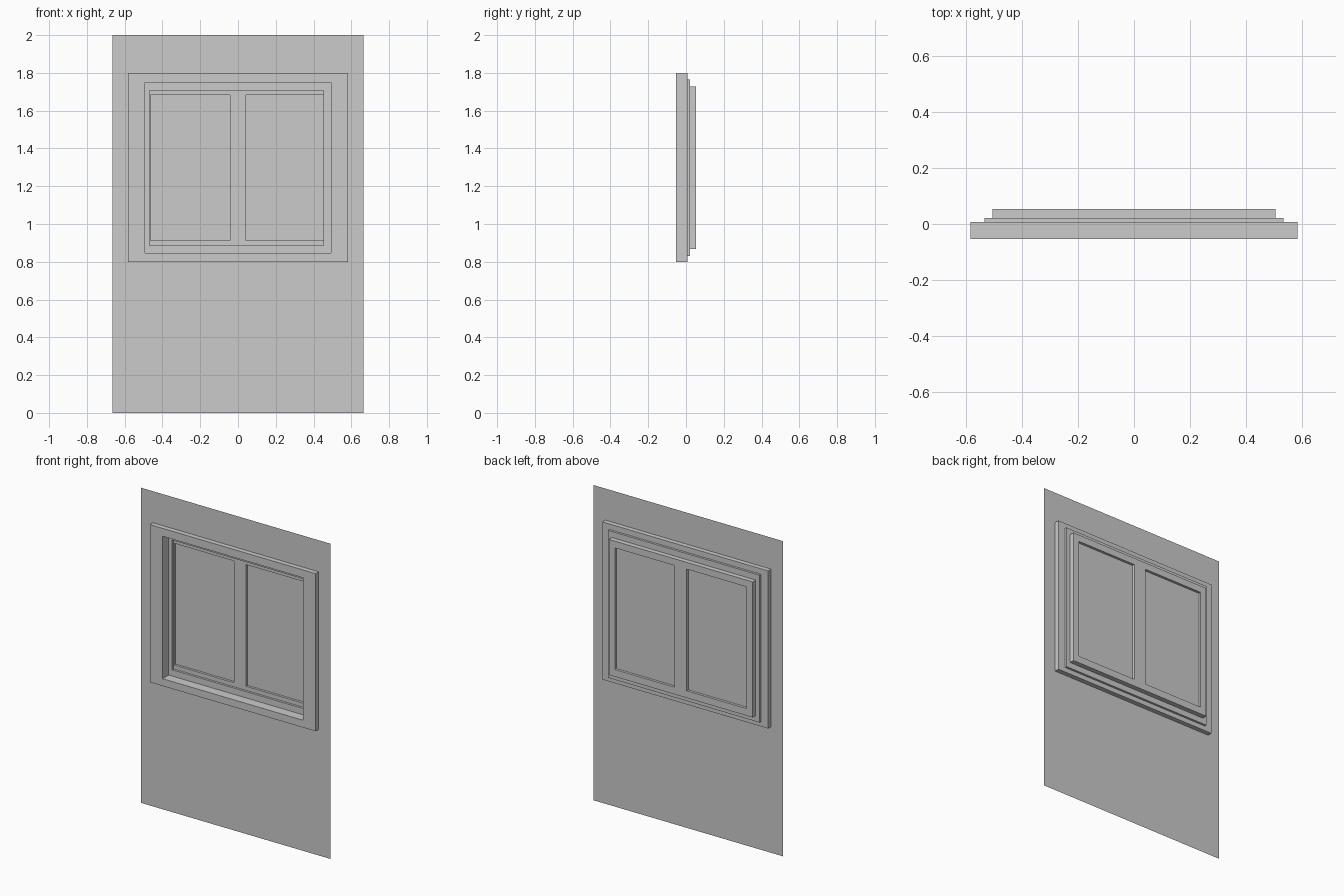
import bpy
import bmesh

cube = bpy.data.objects.get("Cube")
if cube:
    bpy.data.objects.remove(cube, do_unlink=True)

grey = bpy.data.materials.new("plain_grey")
grey.use_nodes = True
colour = (0.6, 0.6, 0.6, 1)
grey.diffuse_color = colour
grey.node_tree.nodes["Principled BSDF"].inputs["Base Color"].default_value = colour


def corners(bm, rect, y):
    x0, x1, z0, z1 = rect
    return [bm.verts.new((x, y, z)) for x, z in ((x0, z0), (x1, z0), (x1, z1), (x0, z1))]


def panel(name, outer, front, back=None, hole=None):
    """Upright rectangle, optionally with an opening and with thickness."""
    bm = bmesh.new()
    a = corners(bm, outer, front)
    if hole:
        b = corners(bm, hole, front)
        for i in range(4):
            j = (i + 1) % 4
            bm.faces.new((a[i], a[j], b[j], b[i]))
    else:
        bm.faces.new(a)
    if back is not None:
        made = bmesh.ops.extrude_face_region(bm, geom=bm.faces[:], use_keep_orig=True)
        moved = [v for v in made["geom"] if isinstance(v, bmesh.types.BMVert)]
        bmesh.ops.translate(bm, verts=moved, vec=(0, back - front, 0))
        bmesh.ops.recalc_face_normals(bm, faces=bm.faces[:])
    mesh = bpy.data.meshes.new(name)
    bm.to_mesh(mesh)
    bm.free()
    mesh.materials.append(grey)
    obj = bpy.data.objects.new(name, mesh)
    bpy.context.collection.objects.link(obj)
    return obj


# Thin wall sheet, open behind the window
opening = (-0.492, 0.492, 0.846, 1.75)
panel("wall", (-0.665, 0.665, 0, 2), -0.022, hole=opening)

# Casing and the stop behind it
panel("outer_casing", (-0.582, 0.582, 0.8, 1.8), -0.053, 0.008, opening)
panel("inner_stop", (-0.532, 0.532, 0.83, 1.765), 0.008, 0.022, (-0.468, 0.453, 0.886, 1.708))

# Two sashes meeting in the middle, each with a pane
for side, x0, x1 in (("right", -0.505, 0), ("left", 0, 0.505)):
    pane = (x0 + 0.042, x1 - 0.042, 0.912, 1.684)
    panel(side + "_sash", (x0, x1, 0.867, 1.727), 0.022, 0.053, pane)
    panel(side + "_pane", pane, 0.037)
